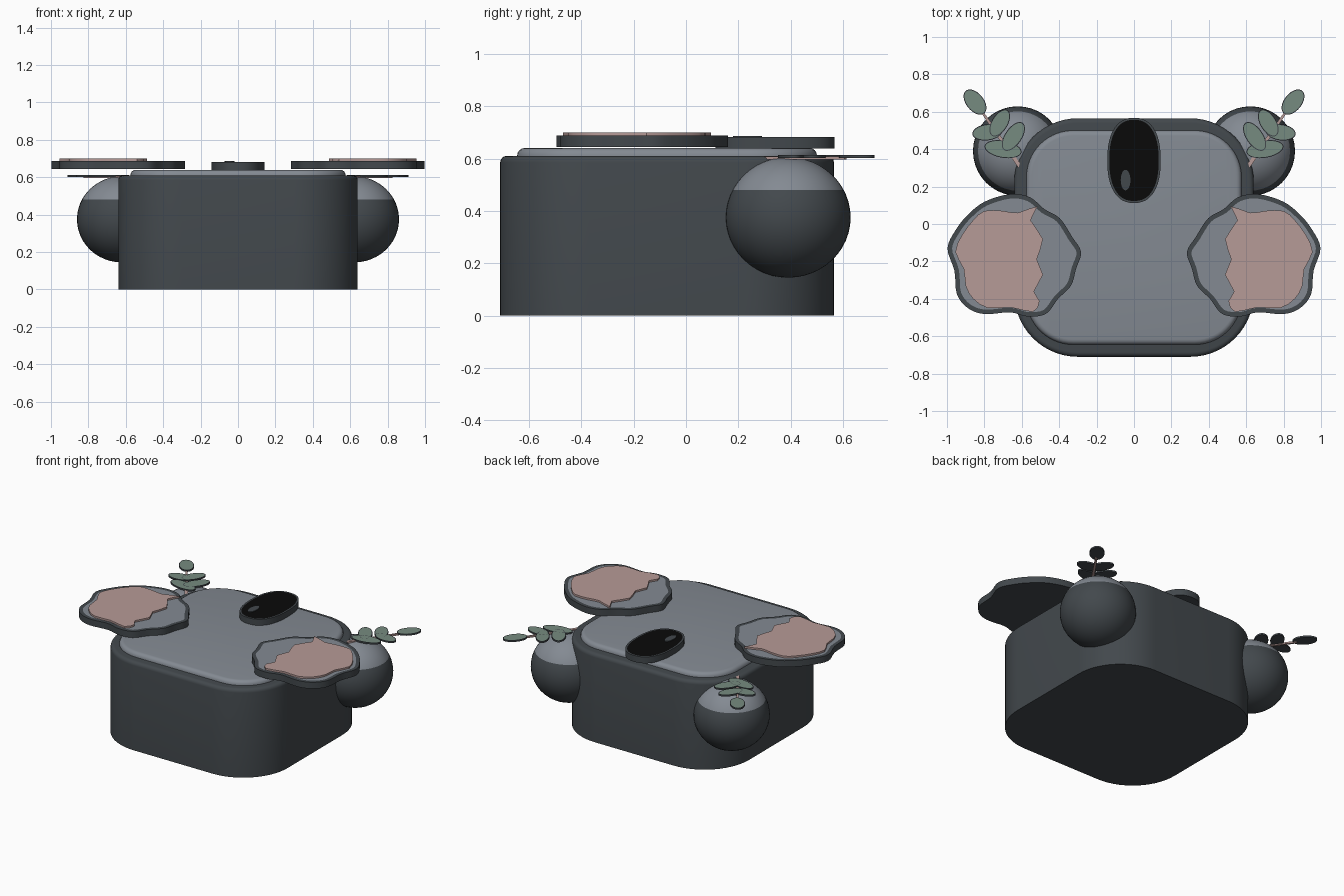
import bpy, bmesh, math
from mathutils import Vector, Matrix

if "Cube" in bpy.data.objects:
    bpy.data.objects.remove(bpy.data.objects["Cube"])


def material(name, rgb):
    m = bpy.data.materials.new(name)
    m.diffuse_color = (*rgb, 1)
    m.use_nodes = True
    m.node_tree.nodes["Principled BSDF"].inputs["Base Color"].default_value = m.diffuse_color
    return m


DARK = material("charcoal", (0.055, 0.065, 0.073))
LIGHT = material("light grey", (0.23, 0.255, 0.29))
PINK = material("dusty pink", (0.47, 0.325, 0.31))
GREEN = material("leaf green", (0.18, 0.26, 0.215))
BLACK = material("black", (0.003, 0.003, 0.003))


def finish(name, bm, mats, angle=35):
    bmesh.ops.recalc_face_normals(bm, faces=bm.faces)
    me = bpy.data.meshes.new(name)
    bm.to_mesh(me)
    bm.free()
    for m in mats:
        me.materials.append(m)
    ob = bpy.data.objects.new(name, me)
    bpy.context.collection.objects.link(ob)
    bpy.ops.object.select_all(action='DESELECT')
    ob.select_set(True)
    bpy.context.view_layer.objects.active = ob
    bpy.ops.object.shade_smooth_by_angle(angle=math.radians(angle))
    return ob


def plate(name, pts, z0, z1, mats, rim=0, bevel=0, angle=35):
    """Extrude an outline; rim cuts an inset top face in the second colour,
    bevel rounds the top edge."""
    bm = bmesh.new()
    base = bm.faces.new([bm.verts.new((x, y, z0)) for x, y in pts])
    ext = bmesh.ops.extrude_face_region(bm, geom=[base], use_keep_orig=True)
    new = [v for v in ext["geom"] if isinstance(v, bmesh.types.BMVert)]
    bmesh.ops.translate(bm, verts=new, vec=(0, 0, z1 - z0))
    bmesh.ops.recalc_face_normals(bm, faces=bm.faces)
    top = next(f for f in bm.faces if all(v.co.z > z1 - 1e-5 for v in f.verts))
    if rim:
        bmesh.ops.inset_region(bm, faces=[top], thickness=rim, use_even_offset=True)
        top.material_index = 1
    if bevel:
        bmesh.ops.bevel(bm, geom=list(top.edges), offset=bevel, segments=4,
                        profile=0.5, affect='EDGES')
    return finish(name, bm, mats, angle)


def rounded_rect(x0, x1, y0, y1, r, n=14):
    pts = []
    for cx, cy, a0 in ((x1 - r, y1 - r, 0), (x0 + r, y1 - r, 90),
                       (x0 + r, y0 + r, 180), (x1 - r, y0 + r, 270)):
        for i in range(n + 1):
            a = math.radians(a0 + 90 * i / n)
            pts.append((cx + r * math.cos(a), cy + r * math.sin(a)))
    return pts


def oval(cx, cy, a, b, rot=0, n=32, power=1.0):
    pts = []
    for i in range(n):
        t = 2 * math.pi * i / n
        c, s = math.cos(t), math.sin(t)
        u = a * math.copysign(abs(c) ** power, c)
        v = b * math.copysign(abs(s) ** power, s)
        pts.append((cx + u * math.cos(rot) - v * math.sin(rot),
                    cy + u * math.sin(rot) + v * math.cos(rot)))
    return pts


def smooth_loop(pts, n=4):
    """Closed Catmull-Rom curve through the points."""
    out, k = [], len(pts)
    for i in range(k):
        p = [Vector(pts[(i + j) % k]) for j in (-1, 0, 1, 2)]
        for s in range(n):
            t = s / n
            q = 0.5 * (2 * p[1] + (p[2] - p[0]) * t
                       + (2 * p[0] - 5 * p[1] + 4 * p[2] - p[3]) * t * t
                       + (3 * p[1] - p[0] - 3 * p[2] + p[3]) * t ** 3)
            out.append((q.x, q.y))
    return out


# Body and its lighter top panel
plate("body", rounded_rect(-0.64, 0.64, -0.71, 0.565, 0.34), 0, 0.61, [DARK], bevel=0.025)
plate("top_panel", rounded_rect(-0.575, 0.575, -0.645, 0.50, 0.25), 0.58, 0.64,
      [LIGHT], bevel=0.028)

# Nose with a small highlight
plate("nose", oval(0, 0.34, 0.143, 0.228, n=48, power=0.85), 0.638, 0.682,
      [DARK, BLACK], rim=0.011)
plate("nose_highlight", oval(-0.045, 0.235, 0.026, 0.055), 0.680, 0.687, [DARK])

EAR = [(.66, .16), (.556, .143), (.48, .08), (.396, .03), (.33, -.07), (.283, -.15),
       (.31, -.24), (.337, -.33), (.406, -.40), (.47, -.48), (.567, -.495),
       (.663, -.472), (.797, -.482), (.888, -.45), (.947, -.375), (.96, -.25),
       (.997, -.13), (.952, -.03), (.888, .05), (.797, .12)]
FUR = [(.515, .095), (.553, .02), (.487, -.08), (.52, -.19), (.487, -.27), (.535, -.36),
       (.505, -.41), (.54, -.47), (.66, -.445), (.78, -.45), (.86, -.40), (.90, -.33),
       (.91, -.24), (.955, -.15), (.92, -.06), (.86, .02), (.80, .07), (.70, .07), (.62, .06)]
# Leaf centre, half length, half width, angle in degrees
LEAVES = [(.850, .652, .078, .047, 51), (.718, .540, .080, .043, 121),
          (.785, .490, .080, .043, -7), (.645, .468, .088, .045, 124),
          (.700, .400, .100, .046, 10)]

for side, s in (("right", 1), ("left", -1)):
    def mirror(pts):
        return [(s * x, y) for x, y in pts]

    # Ear with a dark rim and an inner fur patch
    plate(side + "_ear", mirror(smooth_loop(EAR)), 0.644, 0.688, [DARK, LIGHT], rim=0.024)
    plate(side + "_ear_fur", mirror(smooth_loop(FUR, 2)), 0.686, 0.700, [PINK])

    # Round paw with a lighter cap
    bm = bmesh.new()
    bmesh.ops.create_uvsphere(bm, u_segments=40, v_segments=24, radius=1)
    bmesh.ops.transform(bm, verts=bm.verts, matrix=Matrix.Translation((s * 0.622, 0.39, 0.375))
                        @ Matrix.Diagonal((0.239, 0.239, 0.23, 1)))
    bmesh.ops.bisect_plane(bm, geom=bm.verts[:] + bm.edges[:] + bm.faces[:],
                           plane_co=(0, 0, 0.48), plane_no=(0, 0, 1))
    for f in bm.faces:
        f.material_index = int(f.calc_center_median().z > 0.48)
    finish(side + "_paw", bm, [DARK, LIGHT])

    # Leafy sprig: stem and leaves
    a, b, w = Vector((.605, .30)), Vector((.82, .61)), 0.011
    d = (b - a).normalized()
    n = Vector((-d.y, d.x)) * w
    plate(side + "_stem", mirror([a - n, b - n * 0.6, b + n * 0.6, a + n]), 0.596, 0.607, [PINK])
    for i, (x, y, l, h, ang) in enumerate(LEAVES):
        plate(f"{side}_leaf_{i + 1}", mirror(oval(x, y, l, h, math.radians(ang))),
              0.602, 0.613, [DARK, GREEN], rim=0.005)
